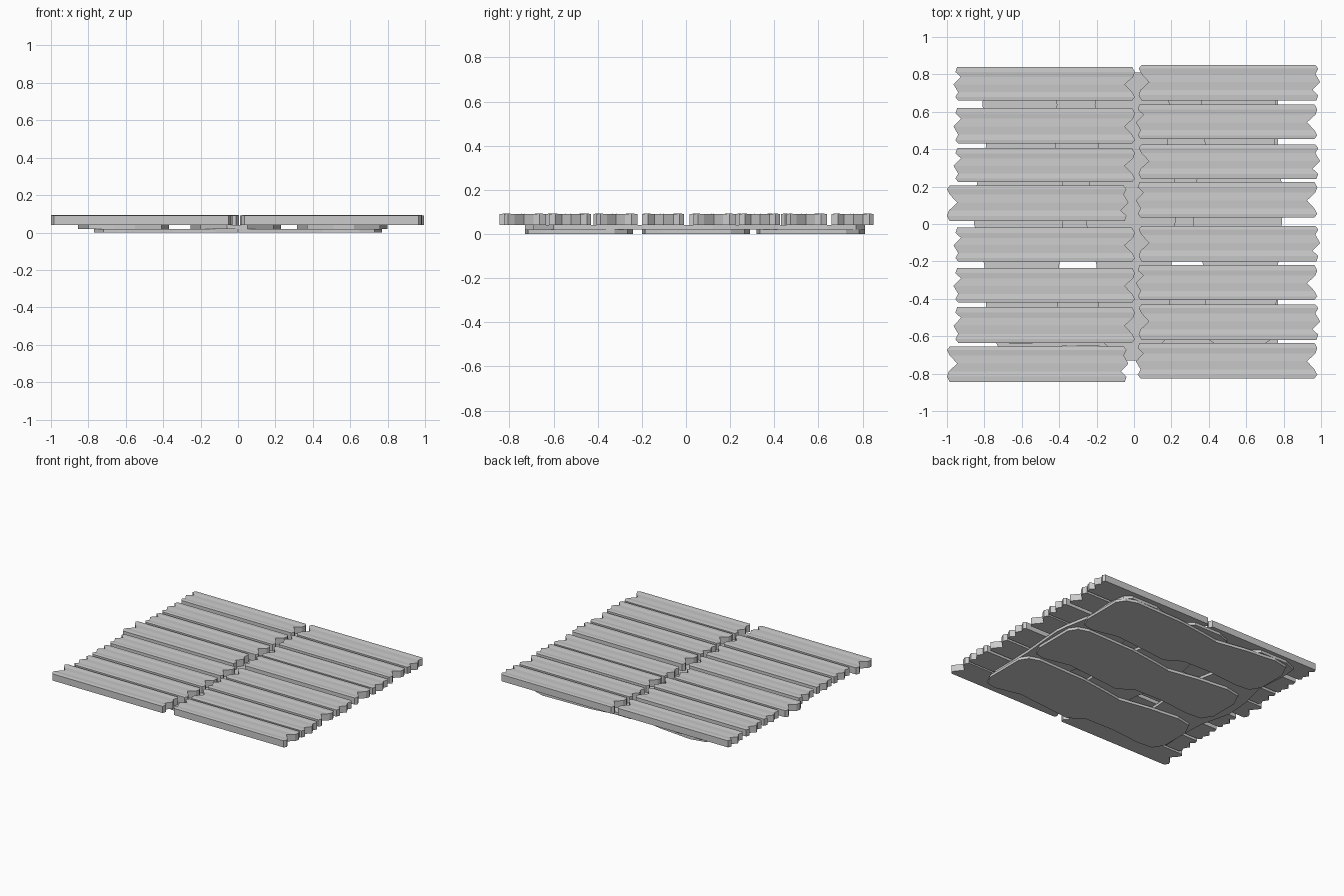
import bpy, bmesh

if "Cube" in bpy.data.objects:
    bpy.data.objects.remove(bpy.data.objects["Cube"])


def strip_board(name, rows, z0, swap=False):
    """Solid board from cross rows (v, low, high, top z); swap puts v along x."""
    bm = bmesh.new()
    rings = []
    for v, lo, hi, z1 in rows:
        pts = [(lo, v, z0), (hi, v, z0), (hi, v, z1), (lo, v, z1)]
        if swap:
            pts = [(y, x, z) for x, y, z in pts]
        rings.append([bm.verts.new(p) for p in pts])
    for a, b in zip(rings, rings[1:]):
        for i in range(4):
            j = (i + 1) % 4
            bm.faces.new((a[i], a[j], b[j], b[i]))
    bm.faces.new(rings[0])
    bm.faces.new(rings[-1])
    bmesh.ops.recalc_face_normals(bm, faces=bm.faces)
    me = bpy.data.meshes.new(name)
    bm.to_mesh(me)
    bm.free()
    ob = bpy.data.objects.new(name, me)
    bpy.context.collection.objects.link(ob)
    return ob


# Splintered plank: (position across width, left end, right end, top height)
PLANK = [
    (-0.50, -0.470, 0.465, 0.091),
    (-0.35, -0.485, 0.475, 0.093),
    (-0.20, -0.475, 0.445, 0.090),
    (0.02, -0.430, 0.485, 0.092),
    (0.25, -0.470, 0.460, 0.090),
    (0.40, -0.485, 0.475, 0.093),
    (0.50, -0.470, 0.460, 0.091),
]


def plank(name, cx, y_top, y_bot, flip):
    cy, w = (y_top + y_bot) / 2, y_top - y_bot
    if flip:  # turned half way round
        rows = [(cy - v * w, cx - r, cx - l, z) for v, l, r, z in PLANK]
    else:
        rows = [(cy + v * w, cx + l, cx + r, z) for v, l, r, z in PLANK]
    strip_board(name, rows, 0.04)


# Two columns of floor planks
left = [(.84, .66), (.62, .43), (.405, .225), (.205, .015),
        (-.02, -.20), (-.235, -.42), (-.445, -.635), (-.655, -.845)]
right = [(.85, .66), (.64, .455), (.425, .24), (.225, .035),
         (-.01, -.20), (-.22, -.405), (-.43, -.62), (-.635, -.825)]
for i, (t, b) in enumerate(left):
    flip = i % 4 != 3
    plank(f"left_plank_{i + 1}", -0.48 if flip else -0.515, t, b, flip)
for i, (t, b) in enumerate(right):
    flip = i % 2 == 1
    plank(f"right_plank_{i + 1}", 0.495 if flip else 0.51, t, b, flip)

# Upper support boards running front to back, with worn edges
BEAM = [(-.60, -.20, .19), (-.43, -.19, .19), (-.22, -.20, .20), (0, -.255, .22),
        (.12, -.25, .23), (.215, -.24, .22), (.42, -.19, .18), (.64, -.21, .19), (.77, -.20, .17)]
for n, cx, y0 in (("left", -.60, -.64), ("middle", 0, -.73), ("right", .57, -.69)):
    rows = [(y0, cx - .06, cx + .05, .04)]
    rows += [(y, cx + lo, cx + hi, .04) for y, lo, hi in BEAM]
    rows.append((.81, cx - .10, cx + .12, .04))
    strip_board(n + "_support", rows, .02)

# Lower ground boards running side to side
SLAB = [(-.77, -.10, .12), (-.72, -.18, .22), (-.60, -.19, .245), (-.35, -.165, .22),
        (-.12, -.17, .18), (0, -.245, .20), (.25, -.22, .235), (.45, -.20, .24),
        (.65, -.245, .245), (.73, -.23, .22), (.77, -.15, .16)]
for n, cy in (("front", -.485), ("centre", .045), ("back", .565)):
    strip_board(n + "_base_board", [(x, cy + lo, cy + hi, .02) for x, lo, hi in SLAB], 0, True)
